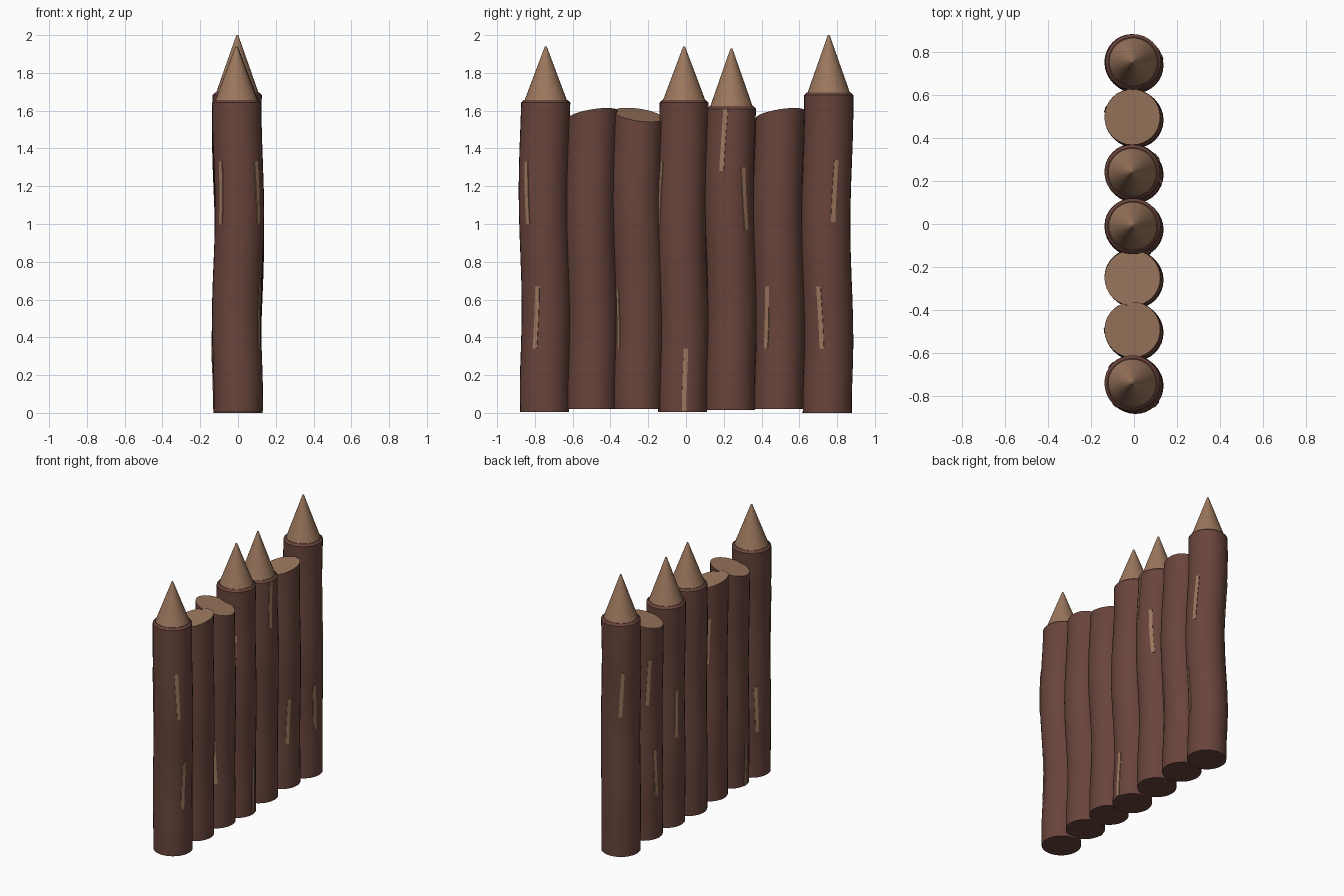
import bpy, bmesh
from math import sin, cos, pi, radians

if "Cube" in bpy.data.objects:
    bpy.data.objects.remove(bpy.data.objects["Cube"])

R, SIDES, RINGS = 0.13, 32, 14


def material(name, rgb):
    m = bpy.data.materials.new(name)
    m.diffuse_color = (*rgb, 1)
    m.use_nodes = True
    m.node_tree.nodes["Principled BSDF"].inputs["Base Color"].default_value = m.diffuse_color
    return m


BARK = material("bark", (0.14, 0.058, 0.044))
WOOD = material("bare_wood", (0.33, 0.185, 0.11))


def wobble(z, phase):
    # gentle bend of the trunk axis along its height
    k = min(1, z / 0.3)
    return (0.008 * k * sin(2 * pi * z / 1.15 + phase + 2),
            0.008 * k * sin(2 * pi * z / 1.25 + phase - 1.2))


def finish(bm, name, mats, y, smooth=True):
    bmesh.ops.recalc_face_normals(bm, faces=bm.faces)
    me = bpy.data.meshes.new(name)
    bm.to_mesh(me)
    bm.free()
    for m in mats:
        me.materials.append(m)
    ob = bpy.data.objects.new(name, me)
    ob.location.y = y
    bpy.context.collection.objects.link(ob)
    if smooth:
        bpy.context.view_layer.objects.active = ob
        ob.select_set(True)
        bpy.ops.object.shade_smooth_by_angle(angle=radians(30))
        ob.select_set(False)


def ring(bm, r, z, cx, cy, tilt=(0, 0)):
    out = []
    for i in range(SIDES):
        t = 2 * pi * i / SIDES
        x, y = cos(t), sin(t)
        out.append(bm.verts.new((cx + r * x, cy + r * y, z + tilt[0] * x + tilt[1] * y)))
    return out


def bridge(bm, a, b):
    for i in range(SIDES):
        j = (i + 1) % SIDES
        bm.faces.new((a[i], a[j], b[j], b[i]))


def trunk(n, y, z0, top, phase, tip=None, tilt=(0, 0)):
    # bark cylinder, either bevelled under a point or cut at a slant
    bm = bmesh.new()
    rings = []
    for k in range(RINGS + 1):
        f = k / RINGS
        z = z0 + (top - z0) * f
        lean = tilt if k == RINGS else (0, 0)
        rings.append(ring(bm, R, z, *wobble(z, phase), lean))
    if tip:
        rings.append(ring(bm, R - 0.014, top + 0.014, *wobble(top, phase)))
    for a, b in zip(rings, rings[1:]):
        bridge(bm, a, b)
    bm.faces.new(rings[0][::-1])
    cap = bm.faces.new(rings[-1])
    if not tip:
        cap.material_index = 1
    finish(bm, f"log_{n}", [BARK, WOOD], y)

    # sharpened point
    if tip:
        bm = bmesh.new()
        cx, cy = wobble(top, phase)
        a = ring(bm, R - 0.016, top + 0.008, cx, cy)
        b = ring(bm, 0.005, tip, cx, cy)
        bridge(bm, a, b)
        bm.faces.new(a[::-1])
        bm.faces.new(b)
        finish(bm, f"sharpened_point_{n}", [WOOD], y)


def scrapes(n, y, phase, items):
    # thin strips of bare wood following the bark
    bm = bmesh.new()
    for ang, z0, lean in items:
        prev = None
        for k in range(6):
            f = k / 5
            z = z0 + 0.33 * f
            cx, cy = wobble(z, phase)
            t = radians(ang + lean * (f - 0.5))
            cur = []
            for r, s in ((R - 0.008, -1), (R + 0.003, -1), (R + 0.003, 1), (R - 0.008, 1)):
                o = s * 0.012
                cur.append(bm.verts.new((cx + r * cos(t) - o * sin(t),
                                         cy + r * sin(t) + o * cos(t), z)))
            if prev:
                for i in range(4):
                    j = (i + 1) % 4
                    bm.faces.new((prev[i], prev[j], cur[j], cur[i]))
            else:
                bm.faces.new(cur)
            prev = cur
        bm.faces.new(prev)
    finish(bm, f"bark_scrapes_{n}", [WOOD], y, smooth=False)


# y, base z, top z, bend phase, point z, slant, scrapes (angle, z, lean)
LOGS = [
    (-0.748, 0.005, 1.642, 0.0, 1.94, (0, 0),
     [(-42, 1.0, -5), (-23, 0.34, 5), (223, 1.0, 4), (140, 0.34, -5)]),
    (-0.500, 0.02, 1.580, 0.6, None, (0.028, 0.02), [(180, 0.02, 5)]),
    (-0.255, 0.02, 1.578, 0.0, None, (-0.033, -0.018), [(-58, 0.34, -8), (125, 1.02, 4)]),
    (-0.018, 0.005, 1.642, 0.8, 1.94, (0, 0), [(-60, 1.0, 6), (4, 0.01, 0)]),
    (0.236, 0.015, 1.610, 0.0, 1.93, (0, 0),
     [(-16, 1.28, 5), (38, 0.97, -8), (159, 0.67, 0)]),
    (0.492, 0.02, 1.580, 0.5, None, (0.028, 0.02),
     [(-33, 0.34, 5), (140, 1.0, 5), (163, 0.34, -5)]),
    (0.748, 0.0, 1.682, 0.9, 2.0, (0, 0),
     [(19, 1.01, 4), (-19, 0.34, -5), (126, 1.01, 5)]),
]

for n, (y, z0, top, phase, tip, tilt, marks) in enumerate(LOGS, 1):
    trunk(n, y, z0, top, phase, tip, tilt)
    scrapes(n, y, phase, marks)
